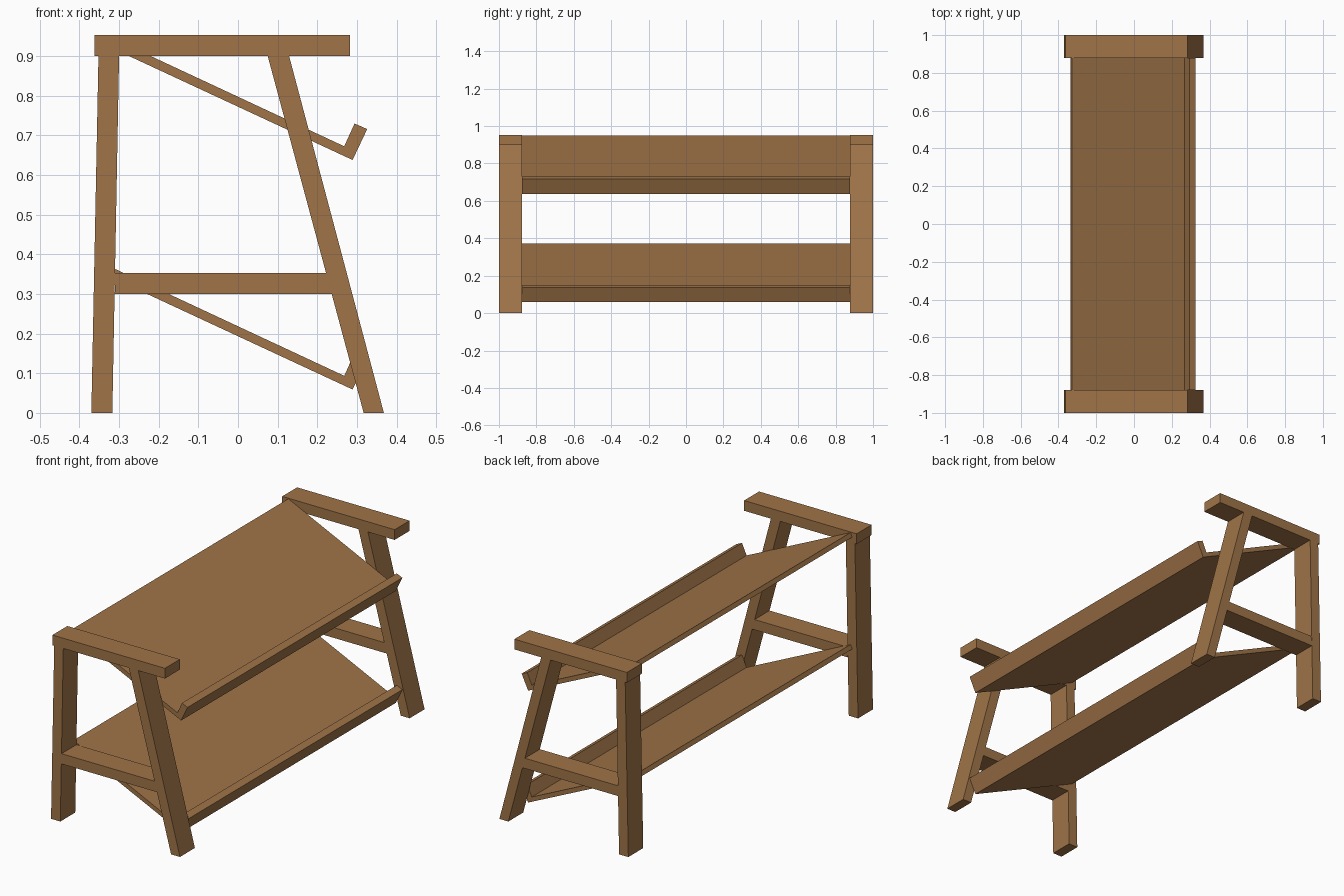
import bpy

if "Cube" in bpy.data.objects:
    bpy.data.objects.remove(bpy.data.objects["Cube"])

wood = bpy.data.materials.new("brown wood")
wood.diffuse_color = (0.35, 0.175, 0.065, 1)
wood.use_nodes = True
wood.node_tree.nodes["Principled BSDF"].inputs["Base Color"].default_value = wood.diffuse_color


def prism(name, profile, y0, y1):
    """Extrude an (x, z) outline along y."""
    n = len(profile)
    verts = [(x, y, z) for y in (y0, y1) for x, z in profile]
    faces = [tuple(range(n)), tuple(reversed(range(n, 2 * n)))]
    faces += [(i, i + n, (i + 1) % n + n, (i + 1) % n) for i in range(n)]
    mesh = bpy.data.meshes.new(name)
    mesh.from_pydata(verts, [], faces)
    mesh.materials.append(wood)
    obj = bpy.data.objects.new(name, mesh)
    bpy.context.collection.objects.link(obj)
    return obj


# End frame outlines (counter-clockwise seen from the front)
frame_parts = {
    "top_bar": [(-0.362, 0.9), (0.282, 0.9), (0.282, 0.953), (-0.362, 0.953)],
    "back_leg": [(-0.37, 0), (-0.317, 0), (-0.3, 0.9), (-0.352, 0.9)],
    "front_leg": [(0.317, 0), (0.368, 0), (0.129, 0.9), (0.075, 0.9)],
    "cross_bar": [(-0.311, 0.3), (0.237, 0.3), (0.223, 0.353), (-0.310, 0.353)],
}
for side, y0, y1 in (("near", -1, -0.878), ("far", 0.878, 1)):
    for part, outline in frame_parts.items():
        prism(f"{side}_{part}", outline, y0, y1)

# Sloping shelves with an upturned front lip
shelf = [(-0.337, 0.929), (0.289, 0.638), (0.326, 0.716),
         (0.294, 0.73), (0.268, 0.6725), (-0.327, 0.950)]
for name, drop in (("upper_shelf", 0), ("lower_shelf", 0.579)):
    prism(name, [(x, z - drop) for x, z in shelf], -0.878, 0.878)
